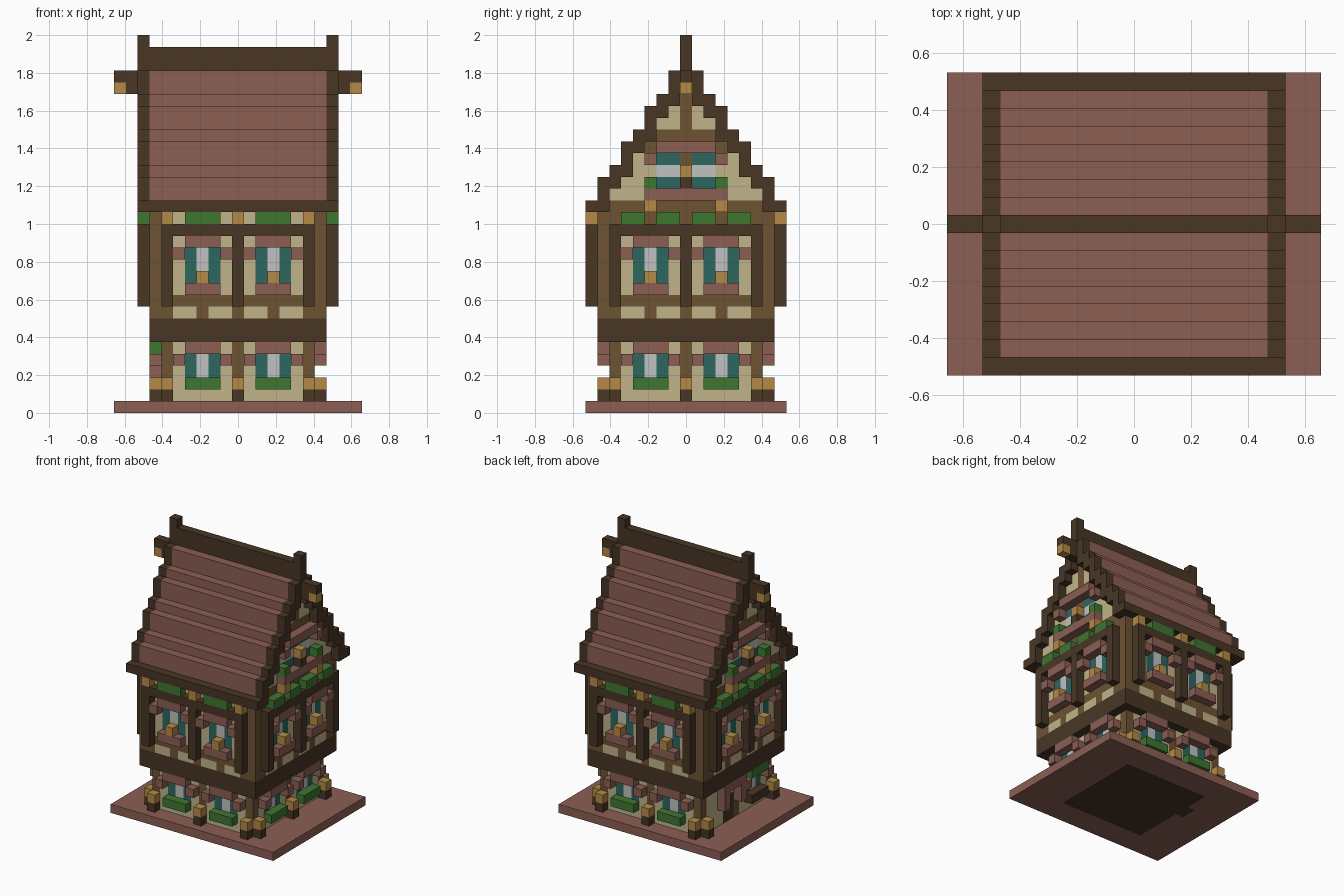
import bpy, bmesh
from mathutils import Vector

if "Cube" in bpy.data.objects:
    bpy.data.objects.remove(bpy.data.objects["Cube"], do_unlink=True)

U = 1 / 16  # edge of one building block


def linear(c):
    c /= 255
    return c / 12.92 if c < 0.04 else ((c + 0.055) / 1.055) ** 2.4


PALETTE = {
    "clay": (139, 95, 84), "dark_wood": (72, 54, 37), "wood": (109, 83, 52),
    "plaster": (192, 180, 138), "ochre": (181, 138, 70), "teal": (45, 102, 96),
    "glass": (192, 193, 193), "leaf": (62, 118, 48),
}
NAMES = list(PALETTE)
MATS = []
for name, rgb in PALETTE.items():
    m = bpy.data.materials.new(name)
    m.use_nodes = True
    col = tuple(linear(c) for c in rgb) + (1,)
    m.diffuse_color = col
    bsdf = m.node_tree.nodes["Principled BSDF"]
    bsdf.inputs["Base Color"].default_value = col
    bsdf.inputs["Roughness"].default_value = 0.9
    MATS.append(m)

blocks = {}  # position -> (part, colour); later fills replace earlier ones


def span(v):
    return range(min(v), max(v) + 1) if isinstance(v, tuple) else (v,)


def fill(part, colour, xs, ys, zs):
    for x in span(xs):
        for y in span(ys):
            for z in span(zs):
                blocks[x, y, z] = (part, colour)


def wall(side, part, colour, along, depth, zs):
    """Fill on one facade, mirrored about its middle."""
    for s in (1, -1):
        a = tuple(s * v for v in along) if isinstance(along, tuple) else s * along
        if side in ("front", "back"):
            fill(part, colour, a, depth if side == "back" else -depth, zs)
        else:
            fill(part, colour, depth if side == "right" else -depth, a, zs)


# Base slab with timber floor
fill("base", "clay", (-10, 10), (-8, 8), 0)
fill("floor", "dark_wood", (-5, 5), (-5, 5), 0)
fill("floor", "dark_wood", -6, (1, 2), 0)

# Body: ground storey, floor band, upper storey
fill("ground_walls", "plaster", (-6, 6), (-6, 6), (1, 5))
fill("floor_band", "dark_wood", (-7, 7), (-7, 7), (6, 7))
fill("upper_walls", "plaster", (-7, 7), (-7, 7), (8, 16))

SIDES = ("front", "back", "left", "right")
for s in SIDES:
    # Ground storey
    for a in (0, 6):
        wall(s, "ground_posts", "wood", a, 6, (1, 5))
        wall(s, "post_feet", "dark_wood", a, 7, 1)
        wall(s, "post_caps", "ochre", a, 7, 2)
    wall(s, "ground_shutters", "teal", (2, 4), 6, (3, 4))
    wall(s, "ground_panes", "glass", 3, 6, (3, 4))
    wall(s, "ground_planters", "leaf", (2, 4), 7, 2)
    wall(s, "ground_lintels", "clay", (2, 4), 7, 5)
    for a in (1, 5):
        wall(s, "ground_lintels", "clay", a, 7, 4)
    # Upper storey frame
    for a in (0, 3, 6, 7):
        wall(s, "corbels", "wood", a, 7, 8)
    wall(s, "upper_rail", "wood", (0, 7), 7, 9)
    wall(s, "corner_columns", "wood", 7, 7, (8, 17))
    for a in (0, 6):
        wall(s, "upper_posts", "dark_wood", a, 8, (9, 15))
    wall(s, "upper_beam", "dark_wood", (0, 6), 8, 15)
    # Upper windows
    wall(s, "upper_shutters", "teal", (2, 4), 7, (11, 13))
    wall(s, "upper_panes", "glass", 3, 7, (11, 13))
    wall(s, "upper_lintels", "clay", (2, 4), 8, 14)
    for a in (1, 5):
        wall(s, "upper_lintels", "clay", a, 8, 13)
    wall(s, "upper_sills", "clay", (2, 4), 8, 10)
    wall(s, "sill_pots", "ochre", 3, 8, 11)

# Eave planters and brackets on the long sides
for s in ("front", "back"):
    wall(s, "eave_planters", "leaf", (2, 4), 8, 16)
    for a in (0, 6):
        wall(s, "eave_brackets", "ochre", a, 8, 16)

# Stepped roof: height of the top of each row, counted from the ridge outwards
TOPS = [31, 29, 27, 26, 24, 23, 21, 20, 18]
for i, top in enumerate(TOPS):
    low = TOPS[i + 1] - 1 if i < 8 else 17
    for y in (i, -i):
        if i < 8:
            fill("gable_core", "plaster", (-7, 7), y, (17, low))
        fill("roof_tiles", "clay" if 0 < i < 8 else "dark_wood", (-7, 7), y, (low, top - 1))
        for x in (-8, 8):
            fill("roof_verge", "dark_wood", x, y, (low, top - 1))

# Ridge finials and projecting ridge beam with hanging lamps
for x in (-1, 1):
    fill("finials", "dark_wood", 8 * x, 0, (29, 31))
    fill("ridge_beam", "dark_wood", (8 * x, 10 * x), 0, 28)
    fill("ridge_beam", "dark_wood", (8 * x, 9 * x), 0, 27)
    fill("ridge_lamps", "ochre", 10 * x, 0, 27)

# Gable ends
for s in ("left", "right"):
    wall(s, "gable_beams", "wood", (0, 6), 7, (16, 17))
    wall(s, "gable_beams", "wood", (0, 3), 7, 23)
    wall(s, "gable_beams", "wood", 3, 7, 22)
    wall(s, "gable_post", "wood", 0, 7, (18, 26))
    for a in ((1, 2), (4, 5)):
        wall(s, "gable_planters", "leaf", a, 8, 16)
    wall(s, "gable_brackets", "ochre", 3, 8, 17)
    wall(s, "gable_sill", "clay", (0, 3), 8, 18)
    wall(s, "gable_shutters", "teal", (1, 2), 7, (19, 21))
    wall(s, "gable_panes", "glass", (1, 2), 7, 20)
    wall(s, "gable_pots", "leaf", 3, 8, 19)
    wall(s, "gable_lamp_stand", "dark_wood", 0, 8, 19)
    wall(s, "gable_lamp", "ochre", 0, 8, 20)
    wall(s, "gable_lintel", "clay", (0, 2), 8, 22)
    wall(s, "gable_lintel", "clay", 3, 8, 21)

# Entrance side: door in one half, awning over the window in the other
for p in [p for p in blocks if p[0] == -7 and 0 <= p[1] <= 5 and 1 <= p[2] <= 5]:
    del blocks[p]
fill("door_wall", "plaster", -6, (1, 5), (1, 5))
fill("door", "dark_wood", -6, (1, 2), (1, 3))
fill("door_frame", "clay", -7, 0, (3, 4))
fill("door_frame", "clay", -7, 3, (3, 4))
fill("door_frame", "clay", -7, (0, 3), 5)
fill("awning", "leaf", -7, (-4, -2), 5)
fill("entrance_planter", "dark_wood", -7, (-4, -2), 2)

# Turn the exposed block faces into one mesh per part
AXES = [Vector(d) for d in ((1, 0, 0), (0, 1, 0), (0, 0, 1))]
parts = {}
for pos, (part, colour) in blocks.items():
    parts.setdefault(part, []).append((pos, NAMES.index(colour)))

for part, cells in parts.items():
    bm = bmesh.new()
    for pos, mat in cells:
        centre = Vector(pos) + Vector((0, 0, 0.5))
        for k in range(3):
            for sign in (1, -1):
                n = AXES[k] * sign
                if tuple(int(c) for c in Vector(pos) + n) in blocks:
                    continue
                a, b = AXES[(k + 1) % 3] / 2, AXES[(k + 2) % 3] / 2 * sign
                c = centre + n / 2
                quad = (c - a - b, c + a - b, c + a + b, c - a + b)
                bm.faces.new([bm.verts.new(v * U) for v in quad]).material_index = mat
    if not bm.faces:
        bm.free()
        continue
    bmesh.ops.remove_doubles(bm, verts=bm.verts, dist=U / 100)
    bmesh.ops.dissolve_limit(bm, angle_limit=0.01, verts=bm.verts, edges=bm.edges,
                             delimit={"MATERIAL"})
    mesh = bpy.data.meshes.new(part)
    for m in MATS:
        mesh.materials.append(m)
    bm.to_mesh(mesh)
    bm.free()
    bpy.context.collection.objects.link(bpy.data.objects.new(part, mesh))
